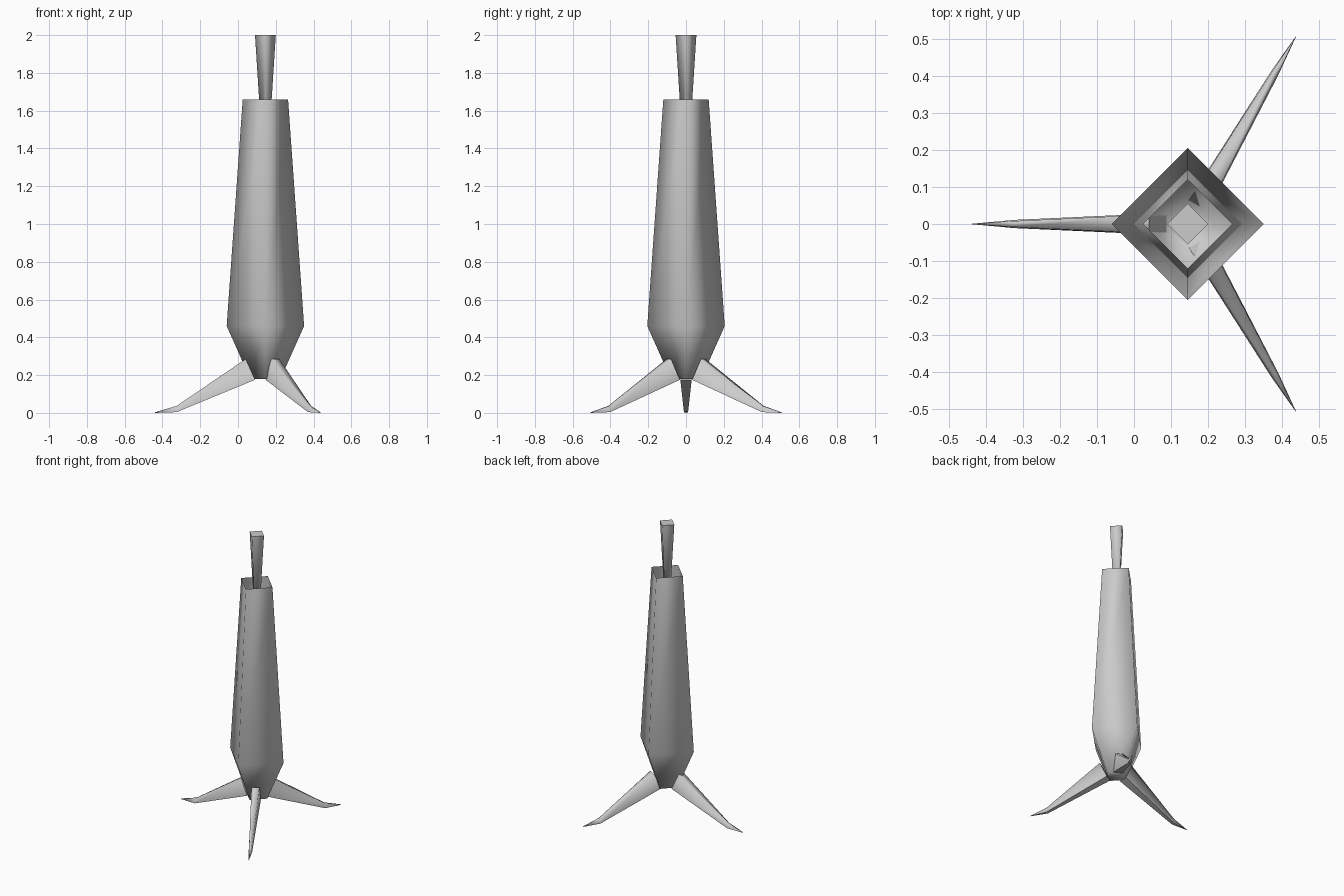
import bpy
import bmesh
from math import radians, sin, cos, pi
from mathutils import Vector, Matrix

cube = bpy.data.objects.get("Cube")
if cube:
    bpy.data.objects.remove(cube, do_unlink=True)

grey = bpy.data.materials.new("plain grey")
grey.use_nodes = True
COLOUR = (0.6, 0.6, 0.6, 1)
grey.diffuse_color = COLOUR
grey.node_tree.nodes["Principled BSDF"].inputs["Base Color"].default_value = COLOUR

AXIS_X = 0.145  # the upright axis sits off centre


def loft(name, rings, cap_start, cap_end):
    """Bridge four-sided rings into one smooth-shaded object."""
    bm = bmesh.new()
    loops = [[bm.verts.new(p) for p in ring] for ring in rings]
    for a, b in zip(loops, loops[1:]):
        for i in range(4):
            j = (i + 1) % 4
            bm.faces.new((a[i], a[j], b[j], b[i]))
    if cap_start:
        bm.faces.new(loops[0][::-1])
    if cap_end:
        bm.faces.new(loops[-1])
    bmesh.ops.remove_doubles(bm, verts=bm.verts, dist=0.0005)
    bmesh.ops.recalc_face_normals(bm, faces=bm.faces)
    mesh = bpy.data.meshes.new(name)
    bm.to_mesh(mesh)
    bm.free()
    mesh.materials.append(grey)
    obj = bpy.data.objects.new(name, mesh)
    bpy.context.collection.objects.link(obj)
    bpy.ops.object.select_all(action="DESELECT")
    obj.select_set(True)
    bpy.context.view_layer.objects.active = obj
    bpy.ops.object.shade_smooth_by_angle(angle=radians(92))
    return obj


def diamond(radius, z):
    return [Vector((AXIS_X + radius * cos(i * pi / 2), radius * sin(i * pi / 2), z))
            for i in range(4)]


# Tapered body, open at the top
loft("body", [diamond(0.08, 0.18), diamond(0.205, 0.46), diamond(0.12, 1.66)], True, False)

# Flared stem rising out of the body
loft("stem", [diamond(0.018, 1.42), diamond(0.055, 2.0)], True, True)


# Legs: sections are (top reach, top z, top half width, low reach, low z, low half width)
SECTIONS = [
    (0.105, 0.285, 0.025, 0.055, 0.175, 0.03),
    (0.47, 0.037, 0.008, 0.47, 0.004, 0.011),
    (0.585, 0.003, 0.0005, 0.585, 0, 0.0005),
]
for side, angle in (("right", 180), ("front", -60), ("back", 60)):
    turn = Matrix.Translation((AXIS_X, 0, 0)) @ Matrix.Rotation(radians(angle), 4, "Z")
    rings = []
    for tr, tz, tw, lr, lz, lw in SECTIONS:
        corners = ((tr, -tw, tz), (tr, tw, tz), (lr, lw, lz), (lr, -lw, lz))
        rings.append([turn @ Vector(c) for c in corners])
    loft(side + "_leg", rings, True, True)
